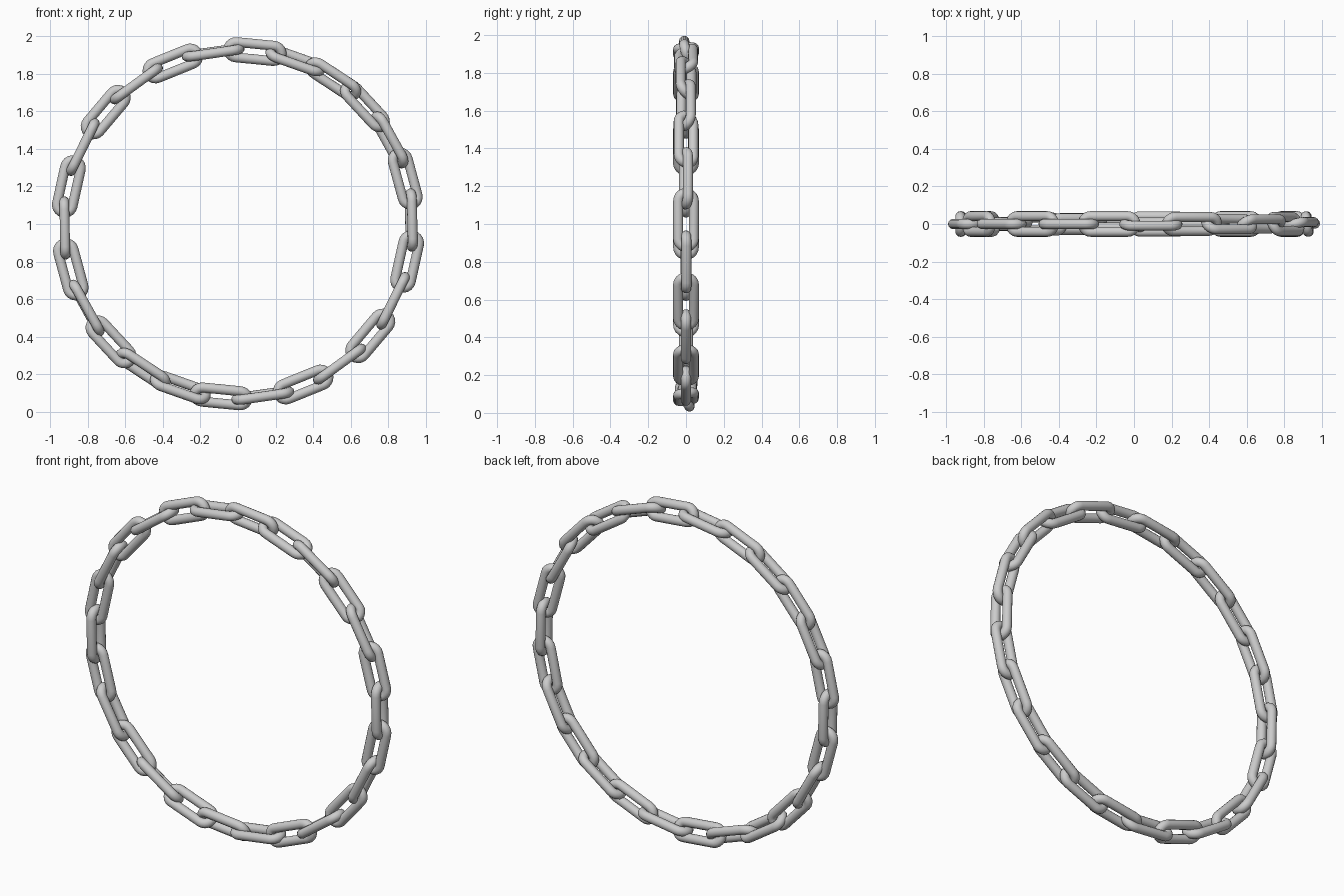
import bpy, math
from mathutils import Matrix, Vector

if "Cube" in bpy.data.objects:
    bpy.data.objects.remove(bpy.data.objects["Cube"])

COUNT = 26            # links in the ring
RING = 0.924          # radius through link centres
WIRE = 0.0265         # wire radius
HALF_W = 0.042        # half width of link centreline
HALF_L = 0.1425       # half length of link centreline
START = 5.6           # clock angle of the first link
SEG, SIDES = 10, 14


def link_mesh():
    # Round wire swept along a stadium lying in local XY, long along X
    s = HALF_L - HALF_W
    path = []
    for side in (1, -1):
        for i in range(SEG + 1):
            a = math.pi * (i / SEG - 0.5) + (0 if side == 1 else math.pi)
            n = Vector((math.cos(a), math.sin(a), 0))
            path.append((Vector((side * s, 0, 0)) + n * HALF_W, n))
    verts, faces = [], []
    for p, n in path:
        for j in range(SIDES):
            b = 2 * math.pi * j / SIDES
            verts.append(p + n * WIRE * math.cos(b) + Vector((0, 0, WIRE * math.sin(b))))
    m = len(path)
    for i in range(m):
        for j in range(SIDES):
            k, l = (i + 1) % m, (j + 1) % SIDES
            faces.append((i * SIDES + j, k * SIDES + j, k * SIDES + l, i * SIDES + l))
    me = bpy.data.meshes.new("chain_link")
    me.from_pydata(verts, [], faces)
    me.polygons.foreach_set("use_smooth", [True] * len(faces))
    return me


# Gradual twist of the chain: one way near the top right, back at lower left
twist = {0: 13, 1: 28, 2: 42, 3: 53, 4: 66, 5: 75, 6: 82, 7: 87,
         12: 82, 13: 64, 14: 48, 15: 33, 16: 14, 17: 4, 25: 5}

mesh = link_mesh()
for i in range(COUNT):
    a = math.radians(START + 360 * i / COUNT)
    radial = Vector((math.sin(a), 0, math.cos(a)))
    tangent = Vector((math.cos(a), 0, -math.sin(a)))
    t = twist.get(i, 90 if 7 < i < 12 else 0)
    phi = math.radians(90 * (i % 2) - t)
    across = radial * math.cos(phi) + Vector((0, 1, 0)) * math.sin(phi)
    rot = Matrix((tangent, across, tangent.cross(across))).transposed().to_4x4()
    link = bpy.data.objects.new(f"chain_link_{i + 1}", mesh)
    link.matrix_world = Matrix.Translation(radial * RING + Vector((0, 0, 1))) @ rot
    bpy.context.collection.objects.link(link)
